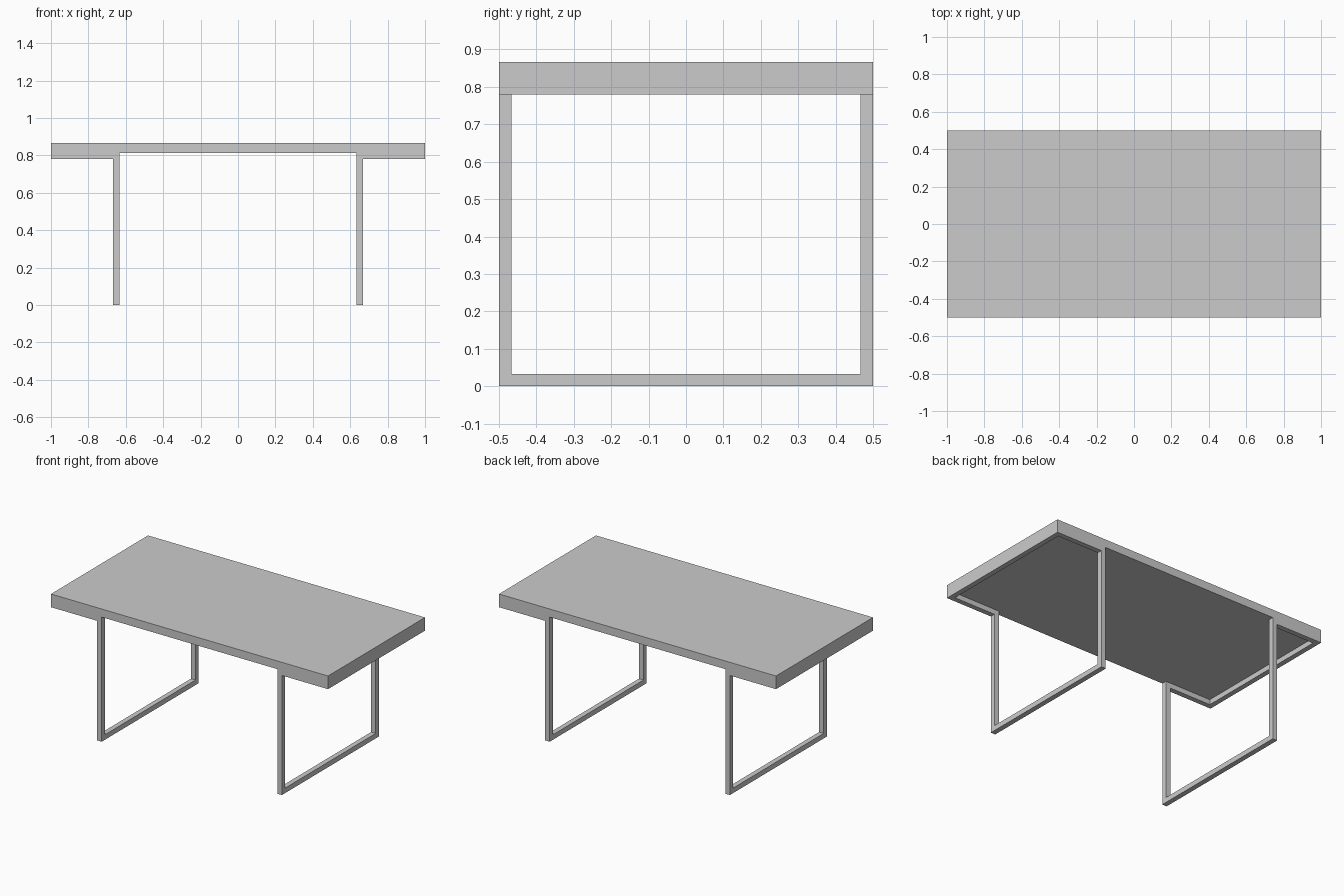
import bpy
import bmesh
from mathutils import Matrix, Vector

if "Cube" in bpy.data.objects:
    bpy.data.objects.remove(bpy.data.objects["Cube"])

HALF_L, HALF_W = 1.0, 0.5
TOP_Z, SLAB_Z = 0.866, 0.813      # upper and lower face of the slab
BAR = 0.033                       # square bar thickness
LEG_X = 0.667                     # outer face of the legs
ARM_Z = SLAB_Z - BAR


def add_box(bm, lo, hi):
    lo, hi = Vector(lo), Vector(hi)
    mat = Matrix.Translation((lo + hi) / 2) @ Matrix.Diagonal((*(hi - lo), 1))
    bmesh.ops.create_cube(bm, size=1, matrix=mat)


def make_object(name, boxes):
    bm = bmesh.new()
    for lo, hi in boxes:
        add_box(bm, lo, hi)
    mesh = bpy.data.meshes.new(name)
    bm.to_mesh(mesh)
    bm.free()
    obj = bpy.data.objects.new(name, mesh)
    bpy.context.collection.objects.link(obj)
    return obj


# Tabletop slab
make_object("tabletop", [((-HALF_L, -HALF_W, SLAB_Z), (HALF_L, HALF_W, TOP_Z))])

# Bent bar frame: floor runner, two legs, two arms under the slab, end rail
inner_x, inner_y = LEG_X - BAR, HALF_W - BAR
for side, s in (("right", 1), ("left", -1)):
    boxes = [((inner_x, -HALF_W, 0), (LEG_X, HALF_W, BAR)),
             ((HALF_L - BAR, -HALF_W, ARM_Z), (HALF_L, HALF_W, SLAB_Z))]
    for y0, y1 in ((-HALF_W, -inner_y), (inner_y, HALF_W)):
        boxes.append(((inner_x, y0, BAR), (LEG_X, y1, SLAB_Z)))
        boxes.append(((LEG_X, y0, ARM_Z), (HALF_L - BAR, y1, SLAB_Z)))
    if s < 0:
        boxes = [((-hi[0], lo[1], lo[2]), (-lo[0], hi[1], hi[2])) for lo, hi in boxes]
    make_object(side + "_leg_frame", boxes)
